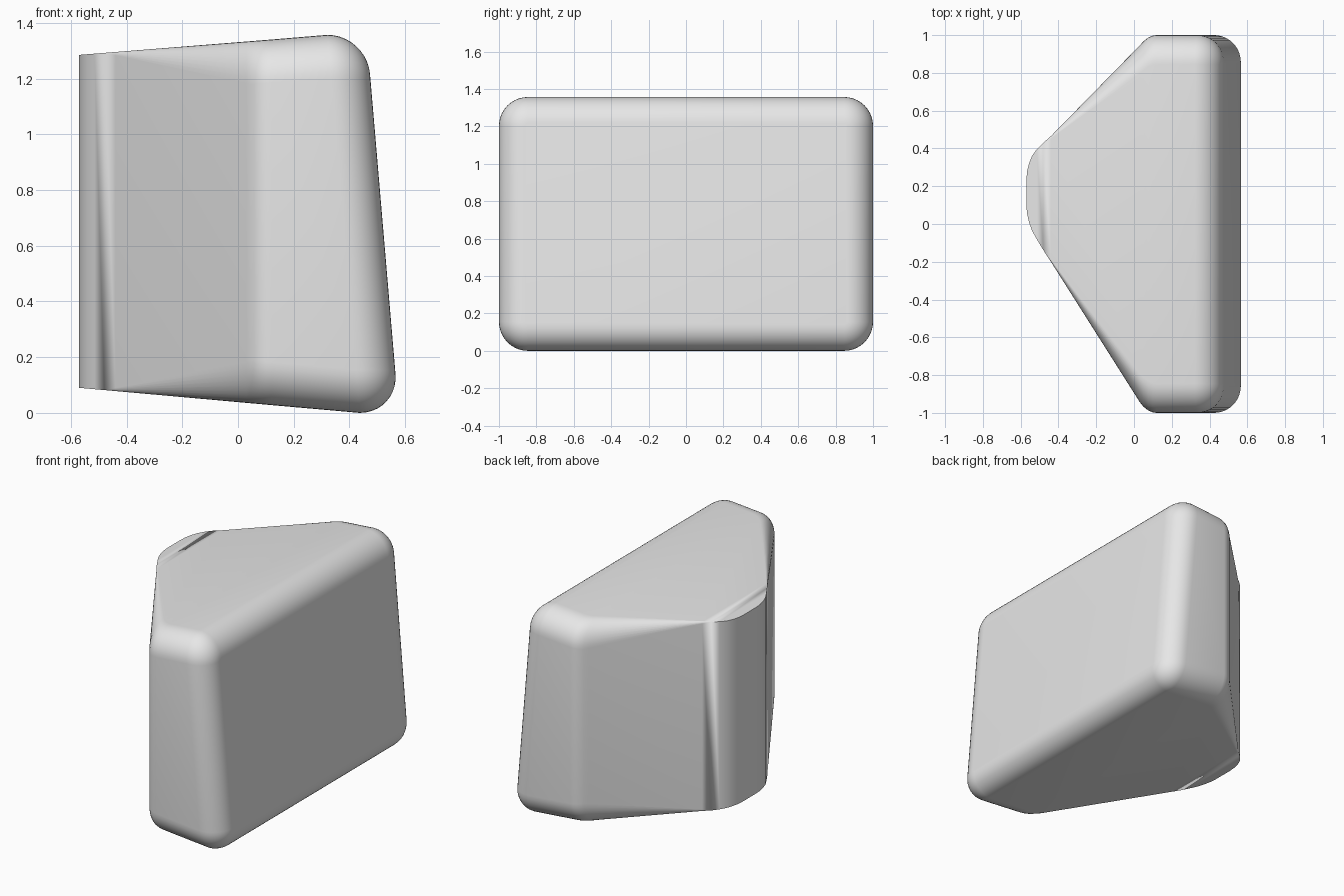
import bpy, bmesh, math

cube = bpy.data.objects.get("Cube")
if cube:
    bpy.data.objects.remove(cube, do_unlink=True)

mat = bpy.data.materials.new("light_grey")
mat.use_nodes = True
grey = (0.8, 0.8, 0.8, 1)
mat.diffuse_color = grey
mat.node_tree.nodes["Principled BSDF"].inputs["Base Color"].default_value = grey

ROUND = 0.155     # corner radius of the thick end
END = 0.14        # rounding of the slanted face's rim
SEG = 10
LEAN = 0.085      # lean of the slanted face


def section(bm, x, y0, y1, z0, z1, r, lean=0.0):
    """Rounded rectangle across x, leaning back towards its top."""
    r = max(r, 0)
    ring = []
    corners = ((y1 - r, z1 - r), (y0 + r, z1 - r), (y0 + r, z0 + r), (y1 - r, z0 + r))
    for i, (cy, cz) in enumerate(corners):
        for s in range(SEG + 1):
            a = math.pi / 2 * (i + s / SEG)
            y, z = cy + r * math.cos(a), cz + r * math.sin(a)
            ring.append(bm.verts.new((x - lean * (z - 0.65), y, z)))
    return ring


# Plan outline from the blunt nose to the thick end: x, low y, high y
plan = [(-0.57, 0.1, 0.23), (-0.566, 0.055, 0.28), (-0.556, 0.01, 0.32),
        (-0.54, -0.035, 0.36), (-0.515, -0.08, 0.395), (-0.48, -0.138, 0.43),
        (-0.44, -0.2, 0.465), (0.03, -0.942, 0.945), (0.05, -0.967, 0.967),
        (0.075, -0.987, 0.987), (0.1, -0.997, 0.997), (0.12, -1, 1)]

bm = bmesh.new()
rings = []
for x, y0, y1 in plan:
    t = x + 0.57
    fade = min(1, max(0, (x + 0.48) / 0.53))
    rings.append(section(bm, x, y0, y1, 0.09 * (1 - t), 1.285 + 0.08 * t, ROUND * fade))

# Rolled rim of the slanted face
for s in range(SEG + 1):
    a = math.pi / 2 * s / SEG
    inset = END * (1 - math.cos(a))
    rings.append(section(bm, 0.382 + END * math.sin(a), inset - 1, 1 - inset,
                         inset, 1.357 - inset, ROUND - inset, LEAN))

# Skin the sections and close both ends
for a, b in zip(rings, rings[1:]):
    for i in range(len(a)):
        j = (i + 1) % len(a)
        bm.faces.new((a[i], a[j], b[j], b[i]))
bm.faces.new(rings[0])
bm.faces.new(rings[-1])
bmesh.ops.remove_doubles(bm, verts=bm.verts, dist=0.0005)
bmesh.ops.recalc_face_normals(bm, faces=bm.faces)

mesh = bpy.data.meshes.new("wedge_body")
bm.to_mesh(mesh)
bm.free()
mesh.materials.append(mat)
body = bpy.data.objects.new("wedge_body", mesh)
bpy.context.collection.objects.link(body)
bpy.ops.object.select_all(action='DESELECT')
body.select_set(True)
bpy.context.view_layer.objects.active = body
bpy.ops.object.shade_smooth_by_angle(angle=math.radians(35))
